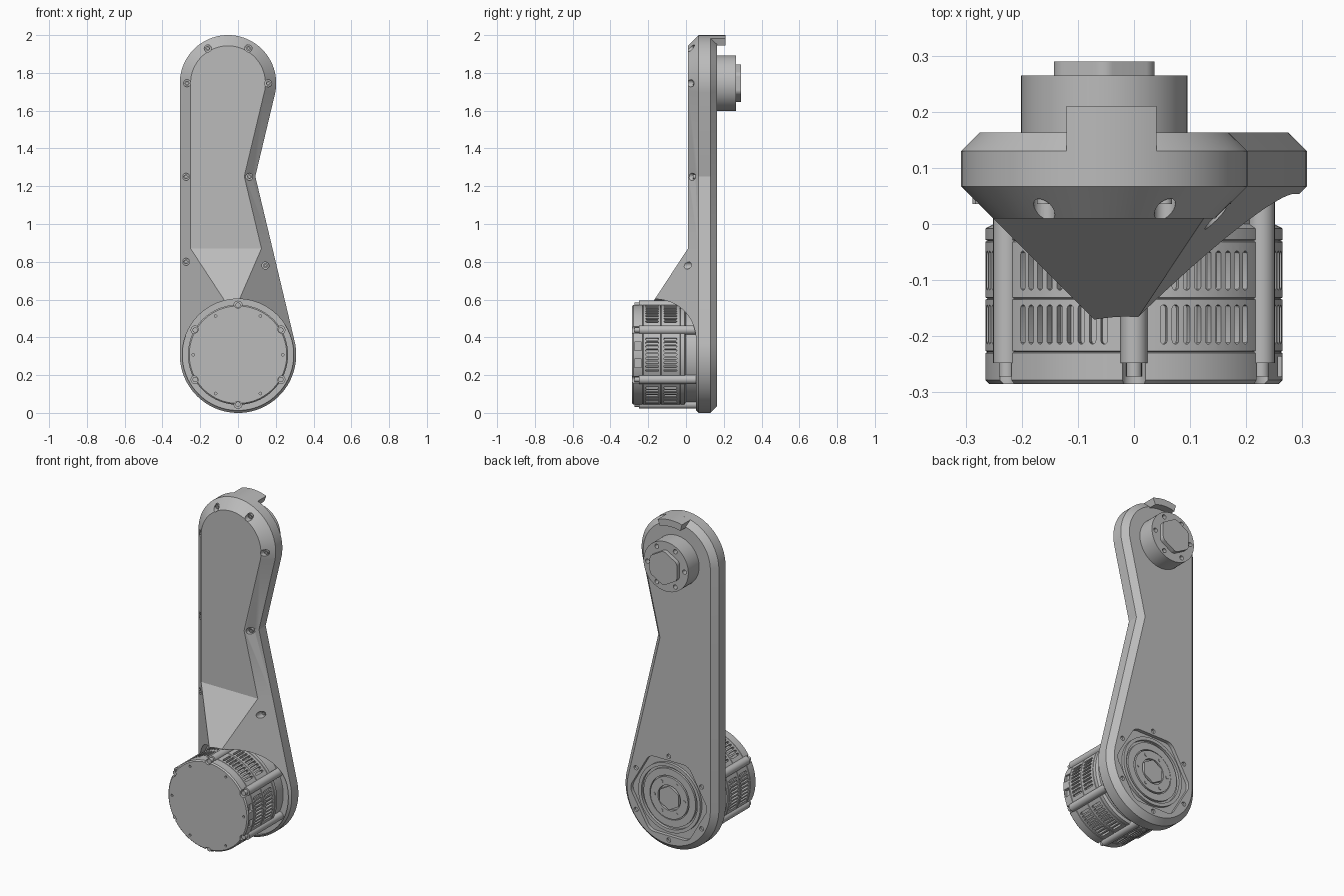
import bpy, bmesh
from math import sin, cos, pi, radians, asin
from mathutils import Vector

if "Cube" in bpy.data.objects:
    bpy.data.objects.remove(bpy.data.objects["Cube"])

grey = bpy.data.materials.new("machined_grey")
grey.use_nodes = True
colour = (0.5, 0.5, 0.5, 1)
grey.diffuse_color = colour
grey.node_tree.nodes["Principled BSDF"].inputs["Base Color"].default_value = colour

MOTOR = Vector((0, 0, 0.308))
HUB = Vector((-0.053, 0, 1.745))
R_LOW, R_TOP = 0.308, 0.255
SIXTHS = [k * pi / 3 for k in range(6)]


def direction(a):
    return Vector((cos(a), 0, sin(a)))


def finish(name, bm):
    bmesh.ops.recalc_face_normals(bm, faces=bm.faces)
    mesh = bpy.data.meshes.new(name)
    bm.to_mesh(mesh)
    bm.free()
    mesh.materials.append(grey)
    obj = bpy.data.objects.new(name, mesh)
    bpy.context.scene.collection.objects.link(obj)
    smooth(obj)
    return obj


def smooth(obj):
    obj.data.polygons.foreach_set("use_smooth", [True] * len(obj.data.polygons))
    obj.data.set_sharp_from_angle(angle=radians(25))


def loft(bm, rings, closed=False):
    loops = [[bm.verts.new(p) for p in ring] for ring in rings]
    pairs = list(zip(loops, loops[1:]))
    if closed:
        pairs.append((loops[-1], loops[0]))
    for a, b in pairs:
        for i in range(len(a)):
            j = (i + 1) % len(a)
            bm.faces.new((a[i], a[j], b[j], b[i]))
    if not closed:
        bm.faces.new(loops[0])
        bm.faces.new(loops[-1])


def lathe(bm, centre, profile, sides=32, closed=False):
    """Revolve (radius, y) points around a front-to-back axis."""
    loft(bm, [[centre + direction(2 * pi * i / sides) * r + Vector((0, y, 0))
               for i in range(sides)] for r, y in profile], closed)


def rounded_hex(bm, centre, r, y0, y1, rounding, turn=0):
    """Hexagonal prism whose corners are rounded arcs."""
    pts = [centre + direction(a + turn) * (r - rounding) + direction(a + turn + t * pi / 24) * rounding
           for a in SIXTHS for t in range(-4, 5)]
    loft(bm, [[p + Vector((0, y, 0)) for p in pts] for y in (y0, y1)])


def carve(obj, cutter):
    mod = obj.modifiers.new("cut", "BOOLEAN")
    mod.operation, mod.solver, mod.object = "DIFFERENCE", "EXACT", cutter
    cutter.hide_render = True
    bpy.context.view_layer.update()
    deps = bpy.context.evaluated_depsgraph_get()
    mesh = bpy.data.meshes.new_from_object(obj.evaluated_get(deps))
    obj.modifiers.clear()
    obj.data = mesh
    bpy.data.objects.remove(cutter)
    smooth(obj)


def slice_off(bm, point, normal, cap=True):
    geom = bm.verts[:] + bm.edges[:] + bm.faces[:]
    res = bmesh.ops.bisect_plane(bm, geom=geom, plane_co=point, plane_no=normal,
                                 dist=1e-6, clear_outer=True)
    edges = [e for e in res["geom_cut"] if isinstance(e, bmesh.types.BMEdge) and e.is_boundary]
    if cap and edges:
        bmesh.ops.edgeloop_fill(bm, edges=edges)


# Arm housing: two convex halves with 45 degree chamfers, meeting at the waist
TAPER = radians(13.4)
n_low, n_top = direction(TAPER), direction(-TAPER)
waist = (n_low.dot(MOTOR) + R_LOW - n_top.dot(HUB) - R_TOP) / (2 * sin(TAPER))
Y_FRONT, Y_CHAMFER, Y_WALL, Y_BACK = 0.01, 0.067, 0.13, 0.163


def half_housing(centre, radius, start, end, steps, lower):
    bm = bmesh.new()
    bmesh.ops.create_cube(bm, size=6)
    slice_off(bm, (0, Y_BACK, 0), (0, 1, 0))
    slice_off(bm, (0, -0.22 if lower else Y_FRONT, 0), (0, -1, 0))
    if lower:
        # sloped shroud rising over the motor
        slice_off(bm, (0, Y_FRONT, 0.87), (0, -0.26, 0.17))
        bm_top = Vector((0, Y_FRONT, 0.87))
        upper_front = bm_top
    for i in range(steps + 1):
        n = direction(start + (end - start) * i / steps)
        edge = centre + n * radius
        slice_off(bm, edge, n)
        slice_off(bm, edge + Vector((0, Y_CHAMFER, 0)), n + Vector((0, -1, 0)))
        slice_off(bm, edge + Vector((0, Y_WALL, 0)), n + Vector((0, 1, 0)))
    slice_off(bm, (0, 0, waist), (0, 0, 1 if lower else -1), cap=False)
    mesh = bpy.data.meshes.new("half")
    bm.to_mesh(mesh)
    bm.free()
    return mesh


def shroud_block():
    """Lower half is split at the foot of the slope so that it stays convex."""
    bm = bmesh.new()
    bm.from_mesh(half_housing(MOTOR, R_LOW, pi, 2 * pi + TAPER, 40, True))
    return bm


# The slope plane and the flat front form a concave fold, so trim each side of it
def lower_piece(above):
    bm = bmesh.new()
    bmesh.ops.create_cube(bm, size=6)
    slice_off(bm, (0, Y_BACK, 0), (0, 1, 0))
    if above:
        slice_off(bm, (0, Y_FRONT, 0), (0, -1, 0))
    else:
        slice_off(bm, (0, Y_FRONT, 0.87), (0, -0.26, 0.17))
    for i in range(41):
        n = direction(pi + (pi + TAPER) * i / 40)
        edge = MOTOR + n * R_LOW
        slice_off(bm, edge, n)
        slice_off(bm, edge + Vector((0, Y_CHAMFER, 0)), n + Vector((0, -1, 0)))
        slice_off(bm, edge + Vector((0, Y_WALL, 0)), n + Vector((0, 1, 0)))
    fold = (0, 0, 0.87)
    if above:
        slice_off(bm, fold, (0, 0, -1), cap=False)
        slice_off(bm, (0, 0, waist), (0, 0, 1), cap=False)
    else:
        slice_off(bm, fold, (0, 0, 1), cap=False)
    mesh = bpy.data.meshes.new("piece")
    bm.to_mesh(mesh)
    bm.free()
    return mesh


bm = bmesh.new()
for piece in (half_housing(HUB, R_TOP, -TAPER, pi, 40, False), lower_piece(True), lower_piece(False)):
    bm.from_mesh(piece)
    bpy.data.meshes.remove(piece)
bmesh.ops.remove_doubles(bm, verts=bm.verts, dist=2e-4)
housing = finish("arm_housing", bm)

# Motor bore, screw pockets and rear recess
SCREWS = [(-0.16, 1.93), (0.055, 1.93), (-0.27, 1.745), (0.16, 1.745),
          (-0.275, 1.25), (0.06, 1.25), (-0.275, 0.8), (0.145, 0.78)]
bm = bmesh.new()
lathe(bm, MOTOR, [(0.295, -0.5), (0.295, 0.07)], 96)
for x, z in SCREWS:
    lathe(bm, Vector((x, 0, z)), [(0.019, -0.3), (0.019, 0.05)], 20)
rounded_hex(bm, MOTOR, 0.25, 0.142, 0.2, 0.06)
for a in SIXTHS:
    lathe(bm, MOTOR + direction(a + pi / 6) * 0.25, [(0.013, 0.15), (0.013, 0.2)], 16)
carve(housing, finish("housing_cutter", bm))

bm = bmesh.new()
for x, z in SCREWS:
    lathe(bm, Vector((x, 0, z)), [(0.006, 0.045), (0.006, 0.036), (0.013, 0.036), (0.013, 0.055),
                                  (0.006, 0.055)], 16, True)
finish("housing_screws", bm)

# Motor body with seam grooves
bm = bmesh.new()
profile = [(0.258, -0.285), (0.265, -0.278)]
for seam in (-0.228, -0.133, -0.03):
    profile += [(0.265, seam - 0.002), (0.261, seam), (0.265, seam + 0.002)]
profile += [(0.265, -0.008), (0.25, 0), (0.25, 0.08)]
lathe(bm, MOTOR, profile, 96)
motor = finish("motor_body", bm)

# Cooling slots, screw notches, face holes and side ports
bm = bmesh.new()


def radial_pocket(angle, y, z_shift, outline, r0, r1):
    out, side = direction(angle), direction(angle + pi / 2)
    loft(bm, [[MOTOR + out * r + side * (w + z_shift) + Vector((0, y + t, 0)) for w, t in outline]
              for r in (r0, r1)])


capsule = [(0.006 * cos(t * pi / 5 + s * pi), 0.006 * sin(t * pi / 5 + s * pi) + (0.029 if s == 0 else -0.029))
           for s in (0, 1) for t in range(6)]
port = [(-0.022, -0.018), (0.022, -0.018), (0.022, 0.018), (-0.022, 0.018)]
for a in SIXTHS:
    for k in range(-4, 5):
        for y in (-0.083, -0.179):
            radial_pocket(a + radians(4.6 * k), y, 0, capsule, 0.25, 0.3)
    lathe(bm, MOTOR + direction(a + pi / 6) * 0.268, [(0.021, -0.4), (0.021, -0.248)], 20)
    lathe(bm, MOTOR + direction(a) * 0.237, [(0.007, -0.4), (0.007, -0.275)], 12)
for shift in (-0.045, 0.045):
    radial_pocket(0, -0.254, shift, port, 0.245, 0.3)
carve(motor, finish("motor_cutter", bm))

# Mounting lugs and their screws
lugs, bolts = bmesh.new(), bmesh.new()
for a in SIXTHS:
    spot = MOTOR + direction(a + pi / 6) * 0.262
    lathe(lugs, spot, [(0.024, -0.248), (0.024, 0.075)], 24)
    lathe(bolts, spot, [(0.014, -0.272), (0.014, -0.24)], 16)
finish("motor_lugs", lugs)
finish("motor_bolts", bolts)

# Rear bearing rings, hexagonal cap and bolts inside the recess
bm = bmesh.new()
for inner, outer, top in ((0.185, 0.205, 0.158), (0.13, 0.172, 0.155), (0.075, 0.124, 0.159)):
    lathe(bm, MOTOR, [(inner, 0.135), (outer, 0.135), (outer, top), (inner, top)], 64, True)
finish("rear_rings", bm)
bm = bmesh.new()
rounded_hex(bm, MOTOR, 0.07, 0.135, 0.161, 0.012, pi / 6)
for a in SIXTHS:
    lathe(bm, MOTOR + direction(a) * 0.1, [(0.01, 0.15), (0.01, 0.162)], 16)
finish("rear_cap_and_bolts", bm)

# Output hub with bolt holes and hexagonal boss
bm = bmesh.new()
lathe(bm, HUB, [(0.148, 0.15), (0.148, 0.265)], 64)
hub = finish("output_hub", bm)
bm = bmesh.new()
for a in SIXTHS:
    lathe(bm, HUB + direction(a) * 0.122, [(0.013, 0.235), (0.013, 0.3)], 16)
carve(hub, finish("hub_cutter", bm))
bm = bmesh.new()
rounded_hex(bm, HUB, 0.099, 0.25, 0.29, 0.03, pi / 6)
finish("hub_boss", bm)

# Curved stop at the top edge
bm = bmesh.new()
left, right = pi / 2 + asin(0.067 / R_TOP), pi / 2 - asin(0.093 / R_TOP)
sweep = [left + (right - left) * i / 12 for i in range(13)]
arc = [HUB + direction(a) * R_TOP for a in sweep] + [HUB + direction(a) * 0.215 for a in reversed(sweep)]
loft(bm, [[p + Vector((0, y, 0)) for p in arc] for y in (0.128, 0.21)])
finish("end_stop", bm)
